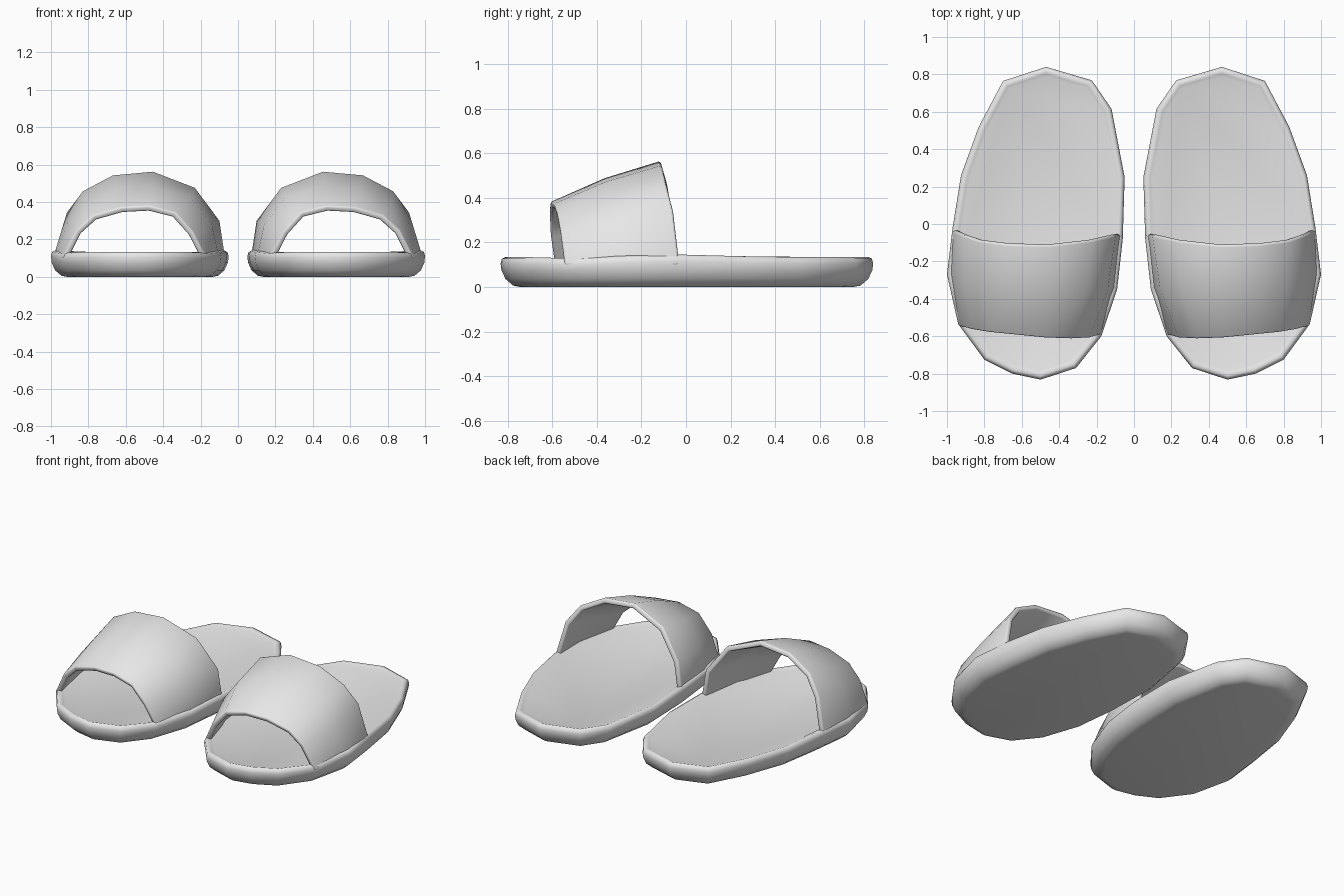
import bpy
import bmesh
from mathutils import Vector

if "Cube" in bpy.data.objects:
    bpy.data.objects.remove(bpy.data.objects["Cube"])

grey = bpy.data.materials.new("plain grey")
grey.diffuse_color = (0.8, 0.8, 0.8, 1)
grey.use_nodes = True
grey.node_tree.nodes["Principled BSDF"].inputs["Base Color"].default_value = grey.diffuse_color

# Plan of one sole, counter-clockwise from the heel
OUTLINE = [(.47, .84), (.225, .768), (.12, .615), (.05, .25), (.06, -.08), (.09, -.35),
           (.175, -.60), (.31, -.77), (.50, -.832), (.65, -.80), (.80, -.725), (.94, -.535),
           (1.0, -.27), (.97, -.02), (.925, .26), (.83, .52), (.70, .765)]
# Sole edge section: (inset, height)
EDGE = [(.085, 0), (.055, .006), (.022, .035), (.004, .075), (0, .105),
        (.006, .127), (.02, .134), (.035, .129), (.05, .124)]

# Outer surface of the strap: rear, middle and front arches
ARCHES = [
    [(.068, -.055, .10), (.098, -.06, .30), (.23, -.09, .478), (.455, -.115, .565),
     (.67, -.11, .545), (.83, -.09, .46), (.915, -.06, .345), (.975, -.03, .10)],
    [(.10, -.34, .10), (.14, -.35, .28), (.25, -.36, .42), (.46, -.365, .488),
     (.65, -.36, .472), (.82, -.34, .39), (.91, -.32, .285), (.99, -.28, .10)],
    [(.168, -.59, .10), (.24, -.61, .24), (.335, -.615, .345), (.475, -.61, .38),
     (.625, -.595, .372), (.775, -.58, .33), (.865, -.565, .25), (.942, -.545, .10)],
]


def finish(name, bm):
    """Make a smooth object and mirror it to get the other sandal."""
    mesh = bpy.data.meshes.new(name)
    bm.to_mesh(mesh)
    bm.free()
    mesh.materials.append(grey)
    ob = bpy.data.objects.new(name, mesh)
    bpy.context.collection.objects.link(ob)
    bpy.ops.object.select_all(action='DESELECT')
    ob.select_set(True)
    bpy.context.view_layer.objects.active = ob
    bpy.ops.object.shade_smooth_by_angle(angle=1.1)
    mirror = ob.modifiers.new("other sandal", 'MIRROR')
    mirror.use_mirror_merge = False
    return ob


def inset(points, d):
    """Move a closed plan outline inwards by d."""
    out = []
    for i, p in enumerate(points):
        p = Vector(p)
        a = (p - Vector(points[i - 1])).normalized()
        b = (Vector(points[(i + 1) % len(points)]) - p).normalized()
        n = Vector((-a.y - b.y, a.x + b.x)).normalized()
        out.append(p + n * d / max(.5, n.dot(Vector((-a.y, a.x)))))
    return out


def skin(bm, rings, closed):
    """Bridge successive rows of vertices with quads."""
    for lo, hi in zip(rings, rings[1:]):
        n = len(lo)
        for i in range(n if closed else n - 1):
            j = (i + 1) % n
            bm.faces.new((lo[i], hi[i], hi[j], lo[j]))


# Sole with a rounded edge and a shallow lip around the footbed
bm = bmesh.new()
rings = [[bm.verts.new((p.x, p.y, z)) for p in inset(OUTLINE, d)] for d, z in EDGE]
skin(bm, rings, True)
bm.faces.new(rings[0])
bm.faces.new(rings[-1])
# the footbed edge rises a little beside the back of the strap
for v in bm.verts:
    if v.co.z > .1:
        v.co.z += .012 * max(0, 1 - abs(v.co.y + .05) / .45)
        v.co.z -= .006 * max(0, 1 - abs(v.co.y + .55) / .15)
bmesh.ops.recalc_face_normals(bm, faces=bm.faces)
finish("sole", bm)

# Strap across the foot
bm = bmesh.new()
rows = [[bm.verts.new(p) for p in arch] for arch in ARCHES]
skin(bm, rows, False)
strap = finish("strap", bm)
shell = strap.modifiers.new("thickness", 'SOLIDIFY')
shell.thickness = .032
shell.offset = -1
shell.use_even_offset = True
soft = strap.modifiers.new("soft edges", 'BEVEL')
soft.width = .01
soft.segments = 2
soft.limit_method = 'ANGLE'
soft.angle_limit = 1.0
